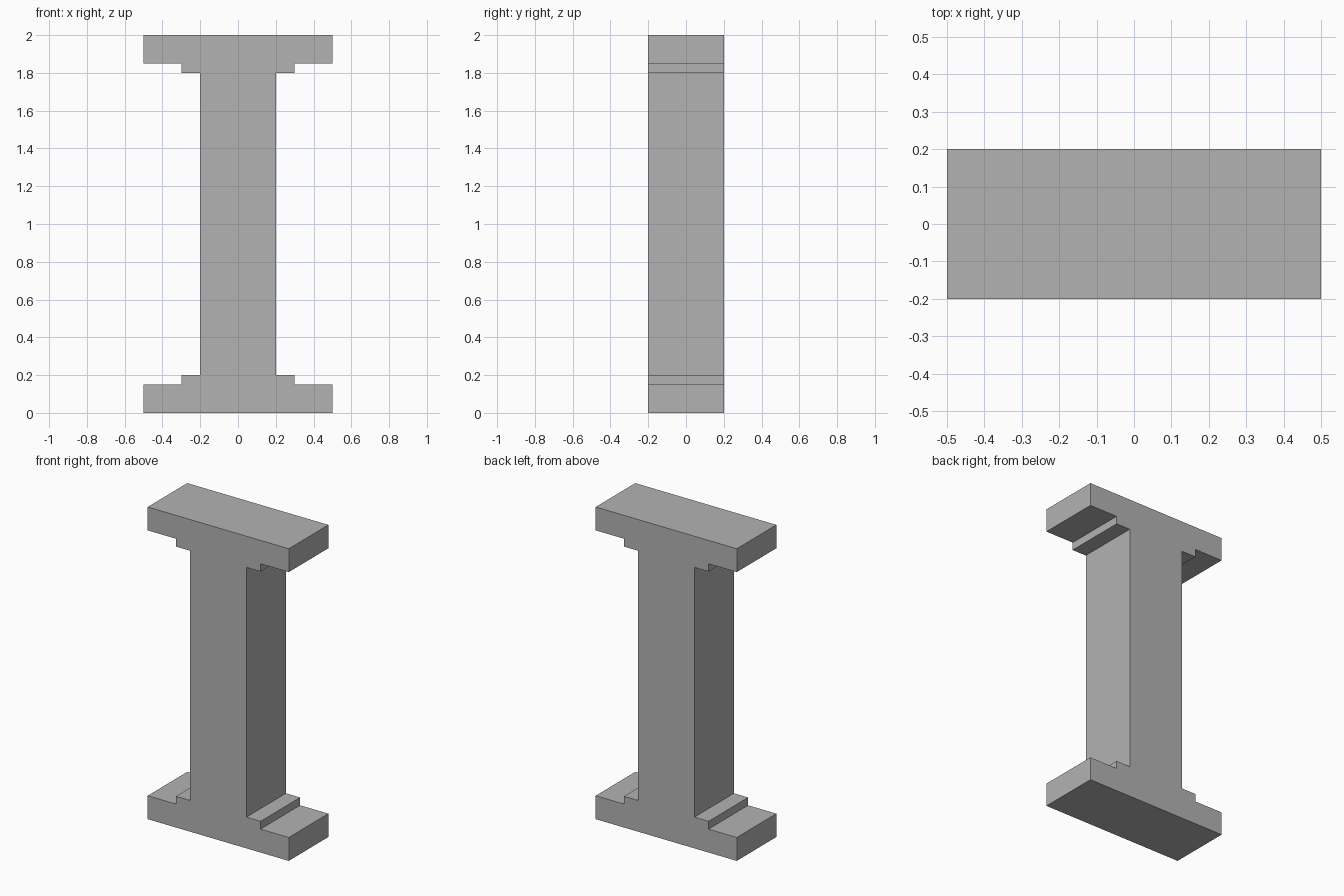
import bpy
import bmesh

cube = bpy.data.objects.get("Cube")
if cube:
    bpy.data.objects.remove(cube, do_unlink=True)

HEIGHT, DEPTH = 2.0, 0.4

grey = bpy.data.materials.new("plain_grey")
grey.use_nodes = True
colour = (0.45, 0.45, 0.45, 1.0)
grey.diffuse_color = colour
grey.node_tree.nodes["Principled BSDF"].inputs["Base Color"].default_value = colour

# Lower right quarter of the outline: foot, step, shaft
quarter = [(0.5, 0), (0.5, 0.15), (0.3, 0.15), (0.3, 0.2), (0.2, 0.2)]
# Mirror it upwards, then across to the left
right = quarter + [(x, HEIGHT - z) for x, z in reversed(quarter)]
outline = right + [(-x, z) for x, z in reversed(right)]

# Extrude the outline from front to back
bm = bmesh.new()
front = bm.faces.new([bm.verts.new((x, -DEPTH / 2, z)) for x, z in outline])
back = bmesh.ops.extrude_face_region(bm, geom=[front], use_keep_orig=True)
moved = [v for v in back["geom"] if isinstance(v, bmesh.types.BMVert)]
bmesh.ops.translate(bm, verts=moved, vec=(0, DEPTH, 0))
bmesh.ops.recalc_face_normals(bm, faces=bm.faces)

mesh = bpy.data.meshes.new("stepped_column")
bm.to_mesh(mesh)
bm.free()
mesh.materials.append(grey)
column = bpy.data.objects.new("stepped_column", mesh)
bpy.context.collection.objects.link(column)
